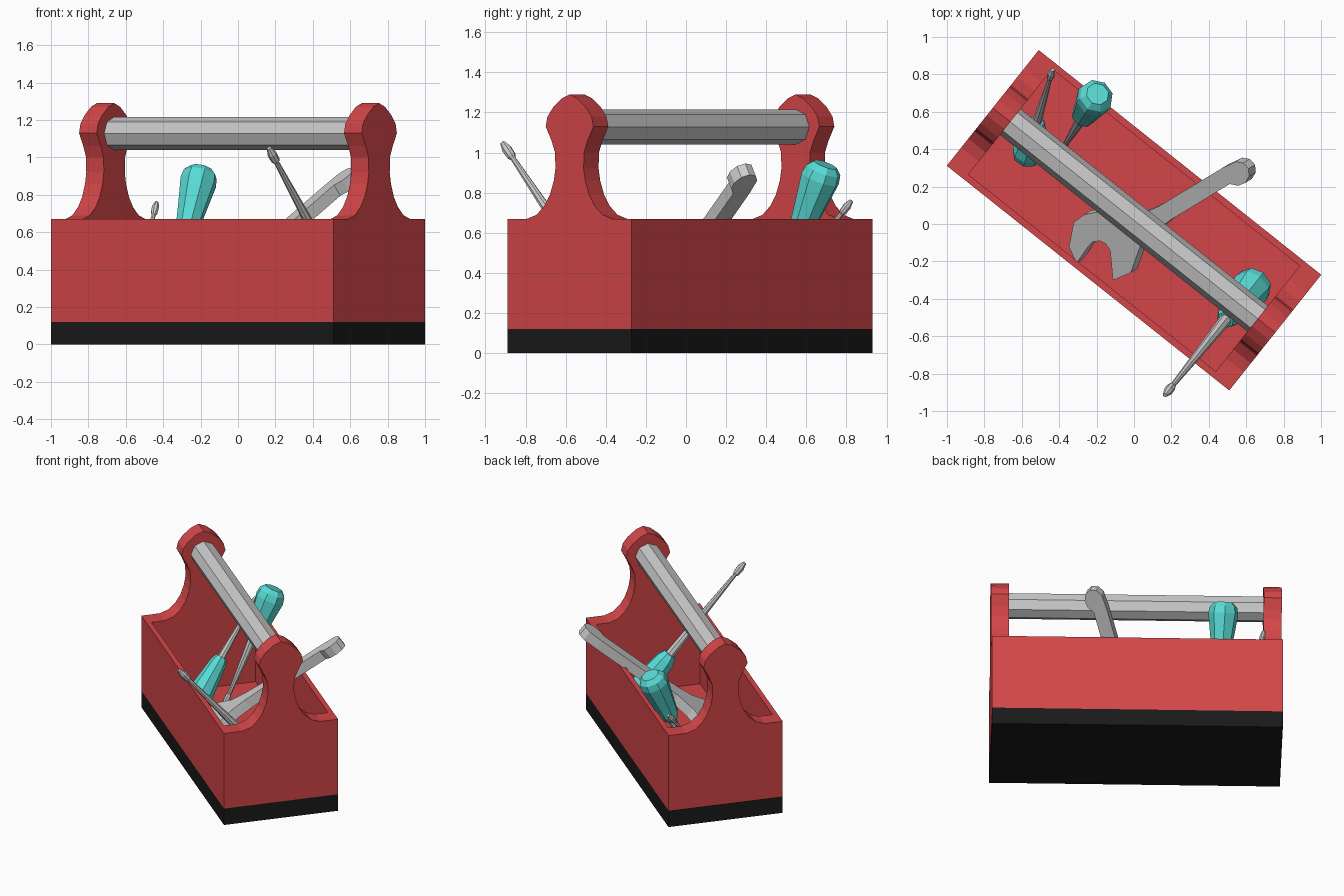
import bpy, bmesh, math
from mathutils import Vector, Matrix

if "Cube" in bpy.data.objects:
    bpy.data.objects.remove(bpy.data.objects["Cube"])

def material(name, rgb):
    m = bpy.data.materials.new(name)
    m.diffuse_color = (*rgb, 1)
    m.use_nodes = True
    m.node_tree.nodes["Principled BSDF"].inputs["Base Color"].default_value = m.diffuse_color
    return m

RED = material("red_paint", (0.65, 0.06, 0.065))
BLACK = material("black_base", (0.01, 0.01, 0.01))
TEAL = material("teal_plastic", (0.1, 0.72, 0.68))

# the box sits turned on the ground
BOX = Matrix.Translation((0, 0.02, 0)) @ Matrix.Rotation(math.radians(-38.5), 4, 'Z')
HL, HW = 0.965, 0.395          # half length, half width
INNER_L, INNER_W = 0.845, 0.36
RIM, BASE = 0.67, 0.12

def finish(name, bm, mat=None, matrix=Matrix()):
    bmesh.ops.recalc_face_normals(bm, faces=bm.faces)
    me = bpy.data.meshes.new(name)
    bm.to_mesh(me)
    bm.free()
    ob = bpy.data.objects.new(name, me)
    ob.matrix_world = matrix
    if mat:
        me.materials.append(mat)
    bpy.context.collection.objects.link(ob)
    return ob

def prism(bm, points, offset):
    """Extrude a closed outline of 3D points by an offset vector."""
    f = bm.faces.new([bm.verts.new(p) for p in points])
    g = bmesh.ops.extrude_face_region(bm, geom=[f])
    vs = [v for v in g["geom"] if isinstance(v, bmesh.types.BMVert)]
    bmesh.ops.translate(bm, verts=vs, vec=offset)

def lathe(name, start, end, profile, sides, mat=None):
    """Faceted solid along start-end; profile holds (distance, radius)."""
    start, end = Vector(start), Vector(end)
    rot = (end - start).to_track_quat('Z', 'Y').to_matrix().to_4x4()
    bm = bmesh.new()
    rings = [[bm.verts.new((r * math.cos(2 * math.pi * i / sides),
                            r * math.sin(2 * math.pi * i / sides), d))
              for i in range(sides)] for d, r in profile]
    for a, b in zip(rings, rings[1:]):
        for i in range(sides):
            j = (i + 1) % sides
            bm.faces.new((a[i], a[j], b[j], b[i]))
    bm.faces.new(rings[0])
    bm.faces.new(rings[-1])
    return finish(name, bm, mat, Matrix.Translation(start) @ rot)

def rect(l, w, z):
    return [(-l, -w, z), (l, -w, z), (l, w, z), (-l, w, z)]

# black base slab
bm = bmesh.new()
prism(bm, rect(HL, HW, 0), (0, 0, BASE))
finish("base", bm, BLACK, BOX)

# open red tray
bm = bmesh.new()
loops = [[bm.verts.new(p) for p in rect(*s)] for s in
         ((HL, HW, BASE), (HL, HW, RIM), (INNER_L, INNER_W, RIM), (INNER_L, INNER_W, 0.14))]
for a, b in zip(loops, loops[1:]):
    for i in range(4):
        j = (i + 1) % 4
        bm.faces.new((a[i], a[j], b[j], b[i]))
bm.faces.new(loops[0])
bm.faces.new(loops[-1])
finish("tray", bm, RED, BOX)

# waisted end uprights with rounded heads
half = [(0.27, RIM), (0.21, 0.69), (0.16, 0.735), (0.125, 0.79), (0.1, 0.86), (0.09, 0.92),
        (0.092, 1.0), (0.115, 1.06), (0.152, 1.13), (0.14, 1.18), (0.105, 1.225), (0.05, 1.27)]
outline = half + [(0, 1.29)] + [(-v, z) for v, z in reversed(half)]
for side, label in ((-1, "left"), (1, "right")):
    bm = bmesh.new()
    prism(bm, [(side * INNER_L, v, z) for v, z in outline], (side * (HL - INNER_L), 0, 0))
    finish(label + "_upright", bm, RED, BOX)

# octagonal carrying bar
lathe("carry_bar", BOX @ Vector((-0.85, 0, 1.128)), BOX @ Vector((0.85, 0, 1.128)),
      [(0, 0.088), (1.7, 0.088)], 8)

# screwdrivers: faceted grip, tapered shaft and flared tip
def screwdriver(name, tip, butt, grip, radius):
    tip, butt = Vector(tip), Vector(butt)
    shaft = (butt - tip).length - grip
    neck = tip + (butt - tip).normalized() * shaft
    g, r = grip, radius
    lathe(name + "_grip", neck, butt,
          [(0, 0.45 * r), (0.12 * g, 0.66 * r), (0.3 * g, 0.74 * r),
           (0.8 * g, r), (0.92 * g, 0.92 * r), (g, 0.62 * r)], 8, TEAL)
    k = r / 0.1
    lathe(name + "_shaft", tip, neck,
          [(0, 0.012 * k), (0.04 * k, 0.024 * k), (0.085 * k, 0.022 * k),
           (0.1 * k, 0.013 * k), (shaft + 0.02, 0.032 * k)], 8)

screwdriver("back_screwdriver", (-0.39, 0.39, 0.13), (-0.195, 0.695, 0.94), 0.38, 0.1)
screwdriver("small_screwdriver", (-0.435, 0.825, 0.76), (-0.578, 0.35, 0.15), 0.33, 0.085)
screwdriver("long_screwdriver", (0.165, -0.915, 1.05), (0.66, -0.30, 0.13), 0.42, 0.105)

# open-ended wrench: plan outline laid on a sloping plane
END = Vector((0.57, 0.28))
AXIS = Vector((0.854, 0.52))
SLOPE = 0.74
plan = [(0.05, -0.11), (0.0, -0.25), (-0.095, -0.29), (-0.11, -0.13), (-0.135, -0.095),
        (-0.165, -0.08), (-0.205, -0.085), (-0.235, -0.12), (-0.29, -0.2), (-0.33, -0.11),
        (-0.305, 0.02), (-0.25, 0.06), (-0.18, 0.075), (-0.06, 0.04), (0.05, 0.06),
        (0.15, 0.105), (0.49, 0.31)]
for k in range(7):              # rounded tail
    a = math.radians(135 - 37 * k)
    plan.append((0.57 + 0.065 * math.cos(a), 0.28 + 0.065 * math.sin(a)))
plan += [(0.53, 0.225), (0.21, 0.03), (0.11, -0.045)]
normal = Vector((-SLOPE * AXIS.x, -SLOPE * AXIS.y, 1)).normalized() * 0.07
bm = bmesh.new()
prism(bm, [Vector((x, y, 0.87 + SLOPE * (Vector((x, y)) - END).dot(AXIS))) - normal / 2
           for x, y in plan], normal)
finish("wrench", bm)
